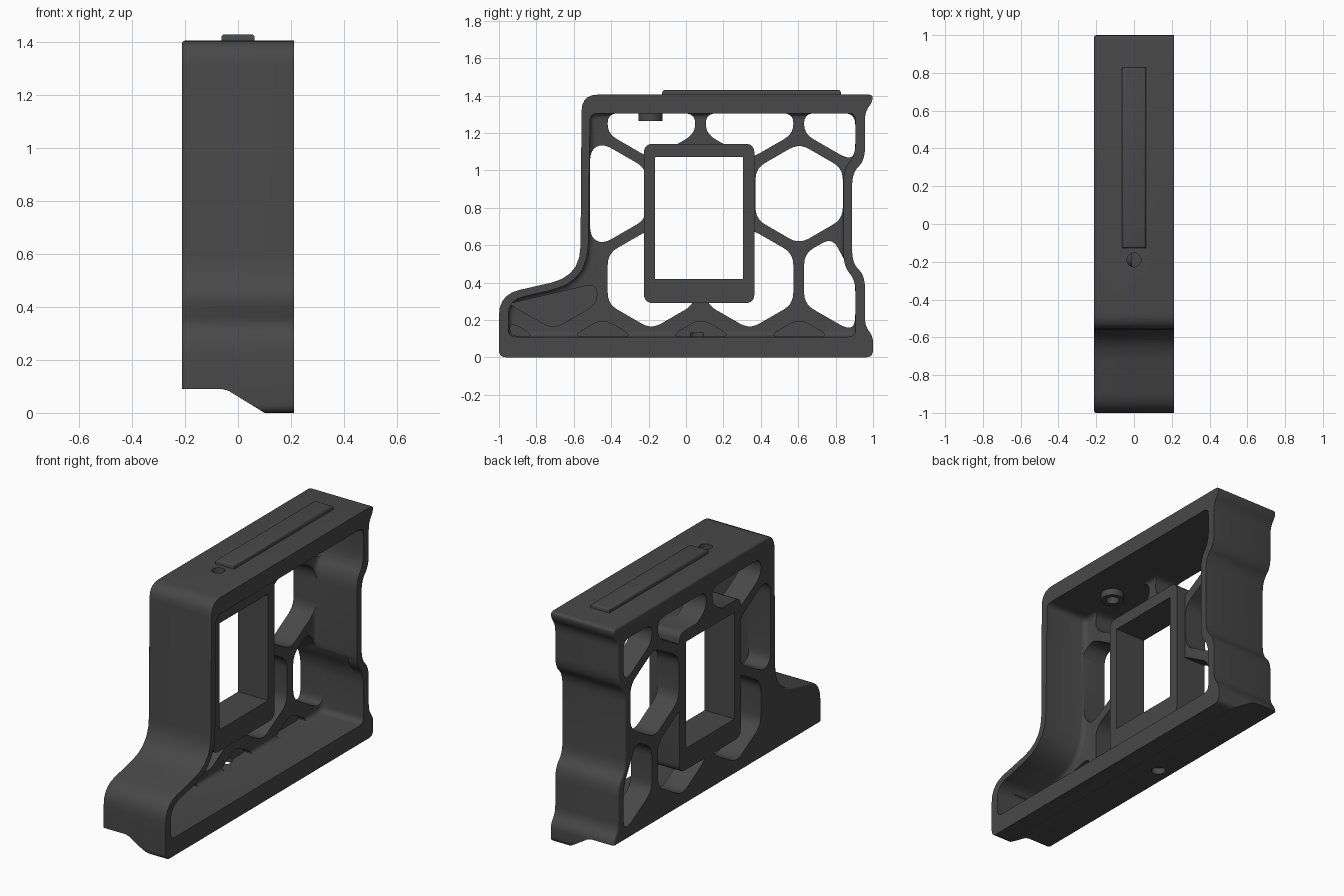
import bpy, bmesh, math
from mathutils import Vector

if "Cube" in bpy.data.objects:
    bpy.data.objects.remove(bpy.data.objects["Cube"])

GREY = bpy.data.materials.new("charcoal plastic")
GREY.diffuse_color = (0.065, 0.065, 0.065, 1)
GREY.use_nodes = True
GREY.node_tree.nodes["Principled BSDF"].inputs["Base Color"].default_value = GREY.diffuse_color


def rounded(pts, default=0.04, n=5):
    """Round polygon corners; a third value in a point overrides the radius."""
    out = []
    for i, p in enumerate(pts):
        r = p[2] if len(p) > 2 else default
        c, a, b = Vector(p[:2]), Vector(pts[i - 1][:2]), Vector(pts[(i + 1) % len(pts)][:2])
        if r == 0:
            out.append(c)
            continue
        s = c + (a - c).normalized() * min(r, 0.45 * (a - c).length)
        e = c + (b - c).normalized() * min(r, 0.45 * (b - c).length)
        for k in range(n + 1):
            t = k / n
            out.append(s * (1 - t) ** 2 + c * 2 * t * (1 - t) + e * t * t)
    return out


def prism(name, polys, lo, hi, axis="x", bevel=0):
    """Extrude outlines along an axis; bevel rounds the rim at the low end."""
    bm = bmesh.new()
    place = {"x": lambda p, d: (d, p[0], p[1]), "y": lambda p, d: (p[0], d, p[1]),
             "z": lambda p, d: (p[0], p[1], d)}[axis]
    rims = []
    for poly in polys:
        a = [bm.verts.new(place(p, lo)) for p in poly]
        b = [bm.verts.new(place(p, hi)) for p in poly]
        rims += bm.faces.new(a).edges[:]
        bm.faces.new(b)
        for i in range(len(a)):
            bm.faces.new((a[i - 1], a[i], b[i], b[i - 1]))
    bmesh.ops.recalc_face_normals(bm, faces=bm.faces)
    if bevel:
        bmesh.ops.bevel(bm, geom=rims, offset=bevel, segments=3, profile=0.5,
                        affect="EDGES", clamp_overlap=True)
    me = bpy.data.meshes.new(name)
    bm.to_mesh(me)
    bm.free()
    me.materials.append(GREY)
    ob = bpy.data.objects.new(name, me)
    bpy.context.collection.objects.link(ob)
    return ob


def combine(target, tool, op="DIFFERENCE"):
    m = target.modifiers.new(op, "BOOLEAN")
    m.operation, m.object, m.solver = op, tool, "EXACT"
    bpy.context.view_layer.objects.active = target
    bpy.ops.object.modifier_apply(modifier=m.name)
    bpy.data.objects.remove(tool)


def clip(poly, a, b):
    """Keep the part of a convex polygon to the left of the line a to b."""
    side = lambda p: (b[0] - a[0]) * (p[1] - a[1]) - (b[1] - a[1]) * (p[0] - a[0])
    out = []
    for i, q in enumerate(poly):
        p = poly[i - 1]
        sp, sq = side(p), side(q)
        if (sp > 0) != (sq > 0):
            t = sp / (sp - sq)
            out.append((p[0] + (q[0] - p[0]) * t, p[1] + (q[1] - p[1]) * t))
        if sq > 0:
            out.append(q)
    return out


def cell(y, z, apothem, left, lines=()):
    """Rounded honeycomb cell, clipped to the frame interior."""
    R = apothem / math.cos(math.pi / 6)
    poly = [(y + R * math.sin(-k * math.pi / 3), z + R * math.cos(k * math.pi / 3)) for k in range(6)]
    bounds = [((left, 1), (left, 0)), ((0.905, 0), (0.905, 1)),
              ((1, 1.305), (0, 1.305)), ((0, 0.112), (1, 0.112))]
    for a, b in bounds + list(lines):
        poly = clip(poly, a, b)
    return rounded(poly, 0.06)


def ring(cx, cy, r, n=24):
    return [(cx + r * math.cos(2 * math.pi * k / n), cy + r * math.sin(2 * math.pi * k / n)) for k in range(n)]


def rect(y0, y1, z0, z1):
    return [(y0, z0), (y1, z0), (y1, z1), (y0, z1)]


# Outer silhouette of the frame
outer = rounded([
    (-1, 0, 0.04), (-1, 0.335, 0.11), (-0.565, 0.435, 0.16), (-0.558, 1.405, 0.09),
    (1.0, 1.405, 0.03), (0.995, 1.365, 0.02), (0.957, 1.31, 0.04), (0.957, 1.055, 0.07),
    (0.888, 0.985, 0.07), (0.888, 0.505, 0.07), (0.957, 0.435, 0.07),
    (0.957, 0.17, 0.04), (1.0, 0.11, 0.03), (1.0, 0, 0.04)])
frame = prism("frame", [outer], -0.212, 0.212, bevel=0.012)

# Open cavity on the right side, with a soft fillet at its back
inner = rounded([
    (-0.95, 0.11), (-0.95, 0.305, 0.08), (-0.525, 0.405, 0.2), (-0.513, 1.305),
    (0.907, 1.305), (0.907, 1.085, 0.07), (0.842, 1.005, 0.07), (0.842, 0.49, 0.07),
    (0.907, 0.41, 0.07), (0.907, 0.11)])
combine(frame, prism("cavity_cutter", [inner], -0.07, 0.3, bevel=0.035))

# Honeycomb openings
A, S = 0.2335, 0.525
waist = [((0.842, 0), (0.842, 1))]
low_end = [((0.907, 0.41), (0.842, 0.53))]
high_end = [((0.842, 0.985), (0.907, 1.085))]
cells = [cell(-0.445, 0.875, A, -0.513), cell(0.605, 0.875, A, -0.513, waist)]
for k in range(3):
    y = -0.185 + S * k
    cells.append(cell(y, 0.42, A, -0.513, low_end if k == 2 else ()))
    cells.append(cell(y, 1.33, A, -0.513, high_end if k == 2 else ()))
combine(frame, prism("honeycomb_cutter", cells, -0.3, 0.15))

# Blind honeycomb pockets along the floor and in the front foot
pockets = [cell(-0.445 + S * k, -0.035, 0.21, -0.94) for k in range(-1, 3)]
pockets.append(cell(-0.71, 0.42, 0.2335, -0.94, [((-0.5, 0.39), (-0.93, 0.29))]))
combine(frame, prism("pocket_cutter", pockets, -0.11, 0.1))

# Stepped underside with sloped transition
step = [(-0.4, -0.2), (0.1, -0.2), (0.1, 0), (-0.035, 0.083), (-0.06, 0.09), (-0.4, 0.09)]
combine(frame, prism("underside_cutter", [step], -1.2, 1.2, "y"))

# Window box
box = prism("window_box", [rounded(rect(-0.225, 0.366, 0.29, 1.142), 0.05)], -0.212, -0.01)
combine(frame, box, "UNION")
combine(frame, prism("window_cutter", [rect(-0.165, 0.305, 0.42, 1.07)], -0.4, 0.1))

# Screw boss under the roof, screw hole, and hole in the underside
combine(frame, prism("screw_boss", [ring(0, -0.19, 0.065)], 1.265, 1.35, "z"), "UNION")
combine(frame, prism("screw_hole_cutter", [ring(0, -0.19, 0.037)], 1.2, 1.5, "z"))
combine(frame, prism("bottom_hole_cutter", [ring(-0.13, 0.06, 0.04)], 0.0, 0.13, "z"))

# Raised rail on the roof, with a rounded top rim
rail = prism("top_rail", [rect(-0.063, 0.063, -0.127, 0.828)], 1.429, 1.395, "z", bevel=0.012)

for ob in (frame, rail):
    bpy.ops.object.select_all(action="DESELECT")
    ob.select_set(True)
    bpy.context.view_layer.objects.active = ob
    bpy.ops.object.shade_smooth_by_angle(angle=math.radians(32))
